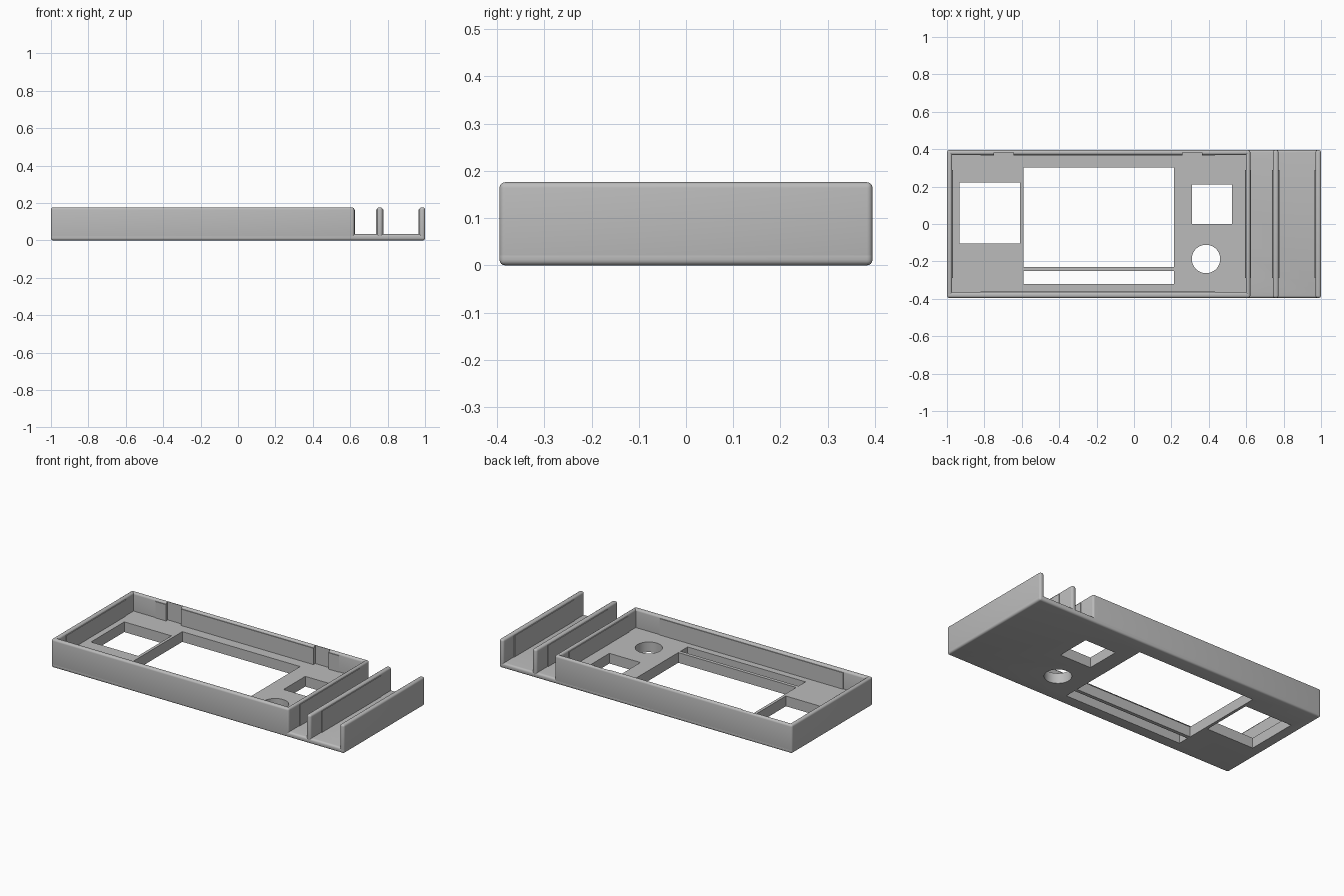
import bpy, math

if "Cube" in bpy.data.objects:
    bpy.data.objects.remove(bpy.data.objects["Cube"])

grey = bpy.data.materials.new("plain grey")
grey.use_nodes = True
GREY = (0.5, 0.5, 0.5, 1)
grey.diffuse_color = GREY
grey.node_tree.nodes["Principled BSDF"].inputs["Base Color"].default_value = GREY

HALF_Y, TOP, ROUND = 0.395, 0.176, 0.012
PLATE, FLOOR = 0.033, 0.063


def box(name, x, y, z):
    """Box from (low, high) pairs."""
    lows, highs = zip(x, y, z)
    bpy.ops.mesh.primitive_cube_add(size=1)
    ob = bpy.context.object
    ob.name = name
    for v in ob.data.vertices:
        v.co = [(a + b) / 2 + c * (b - a) for a, b, c in zip(lows, highs, v.co)]
    ob.data.materials.append(grey)
    return ob


def rounded(ob):
    mod = ob.modifiers.new("rounding", 'BEVEL')
    mod.width = ROUND
    mod.segments = 4
    bpy.context.view_layer.objects.active = ob
    bpy.ops.object.modifier_apply(modifier=mod.name)
    return ob


def cut(ob, cutters):
    for cutter in cutters:
        mod = ob.modifiers.new("cut", 'BOOLEAN')
        mod.operation = 'DIFFERENCE'
        mod.solver = 'EXACT'
        mod.object = cutter
        bpy.context.view_layer.objects.active = ob
        bpy.ops.object.modifier_apply(modifier=mod.name)
        bpy.data.objects.remove(cutter)


def smooth(ob):
    bpy.ops.object.select_all(action='DESELECT')
    ob.select_set(True)
    bpy.context.view_layer.objects.active = ob
    bpy.ops.object.shade_smooth_by_angle(angle=math.radians(30))


FULL_Y = (-HALF_Y, HALF_Y)
FULL_Z = (0, TOP)
THROUGH = (-0.1, 0.1)


def openings():
    """Side window, main window, slot, small window and round hole."""
    holes = [
        box("side_window", (-0.932, -0.61), (-0.103, 0.222), THROUGH),
        box("main_window", (-0.592, 0.213), (-0.229, 0.302), THROUGH),
        box("slot", (-0.592, 0.213), (-0.32, -0.251), THROUGH),
        box("small_window", (0.311, 0.523), (0, 0.212), THROUGH),
    ]
    bpy.ops.mesh.primitive_cylinder_add(vertices=64, radius=0.076, depth=0.3,
                                        location=(0.385, -0.187, 0))
    return holes + [bpy.context.object]


# Thin base plate under everything, and the thicker floor inside the tray
base = rounded(box("base_plate", (-1, 1), FULL_Y, (0, PLATE)))
floor = box("tray_floor", (-0.985, 0.61), (-0.38, 0.38), (PLATE, FLOOR))
for part in (base, floor):
    cut(part, openings())

# Long tray walls with a slightly thicker middle stretch
MIDDLE_X, MIDDLE_Y, PAD_Z = (-0.82, 0.433), (-0.29, 0.29), (PLATE, TOP - ROUND)
front = rounded(box("front_wall", (-1, 0.622), (-HALF_Y, -0.364), FULL_Z))
front_pad = box("front_wall_pad", MIDDLE_X, (-0.38, -0.36), PAD_Z)
back = rounded(box("back_wall", (-1, 0.622), (0.369, HALF_Y), FULL_Z))
back_pad = box("back_wall_pad", MIDDLE_X, (0.365, 0.38), PAD_Z)

# Latch recesses inside the back wall
for part in (back, back_pad):
    cut(part, [box("recess", (x, x + 0.103), (0.3, 0.383), (FLOOR, 0.3))
               for x in (-0.748, 0.26)])

# Cross walls: two close the tray, two stand on the open end
parts = [base, floor, front, front_pad, back, back_pad]
for name, x, pad in [("right_wall", (-1, -0.972), (-0.985, -0.968)),
                     ("inner_wall", (0.598, 0.622), (0.594, 0.626)),
                     ("divider", (0.743, 0.773), (0.739, 0.777)),
                     ("left_end_wall", (0.97, 1), (0.966, 0.985))]:
    parts.append(rounded(box(name, x, FULL_Y, FULL_Z)))
    parts.append(box(name + "_pad", pad, MIDDLE_Y, PAD_Z))

for part in parts:
    smooth(part)
